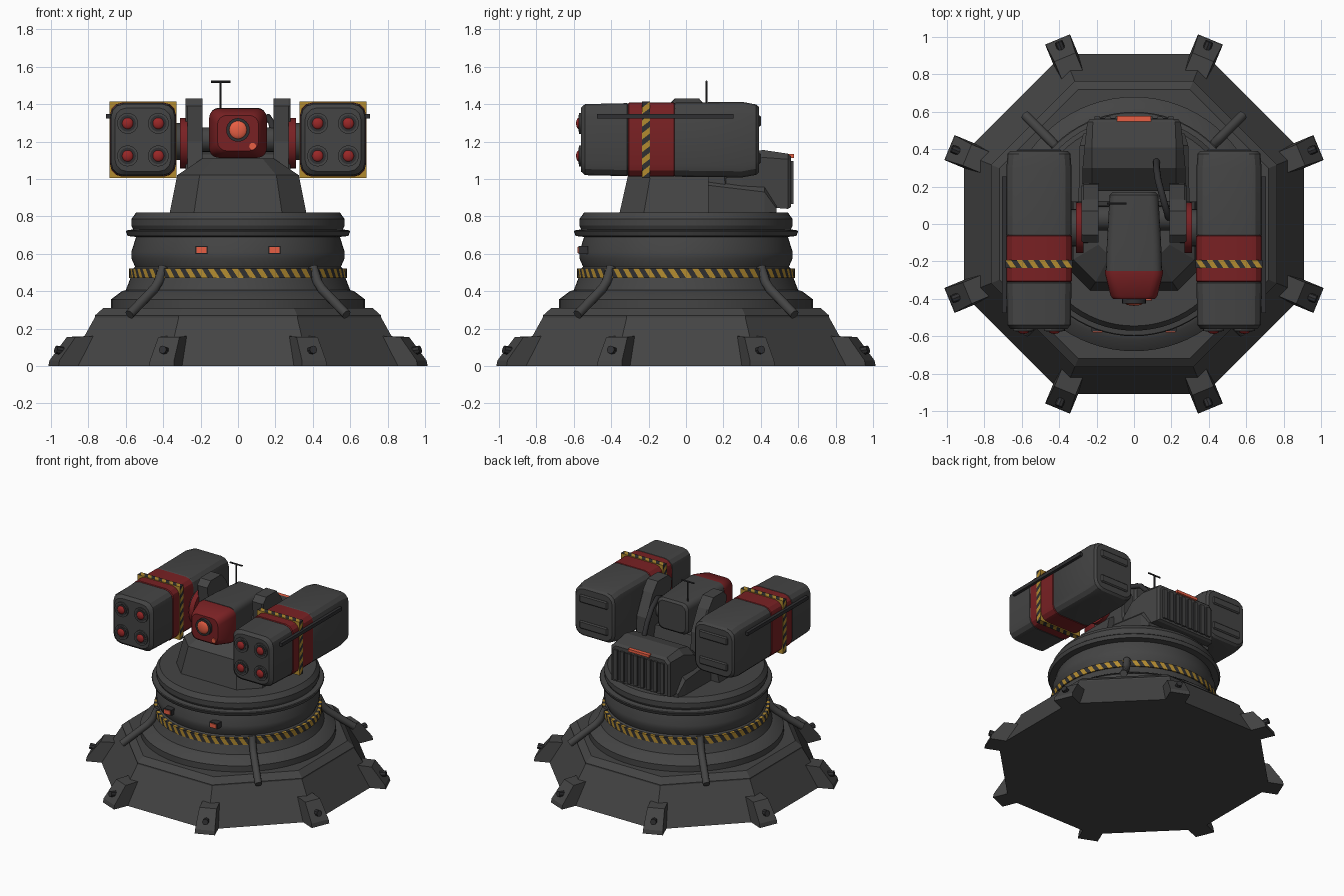
import bpy, bmesh, math
from mathutils import Vector, Matrix

if "Cube" in bpy.data.objects:
    bpy.data.objects.remove(bpy.data.objects["Cube"])

def mat(name, c):
    m = bpy.data.materials.new(name)
    m.diffuse_color = (*c, 1)
    m.use_nodes = True
    m.node_tree.nodes["Principled BSDF"].inputs["Base Color"].default_value = m.diffuse_color
    return m

GREY = mat("gunmetal grey", (0.058, 0.058, 0.058))
DARK = mat("dark metal", (0.03, 0.03, 0.032))
RED = mat("deep red", (0.19, 0.015, 0.017))
YEL = mat("hazard yellow", (0.45, 0.26, 0.03))
ORG = mat("glowing orange", (0.85, 0.12, 0.06))
BRED = mat("warhead red", (0.32, 0.02, 0.02))

def finish(name, bm, mats, smooth=None):
    bmesh.ops.recalc_face_normals(bm, faces=bm.faces[:])
    me = bpy.data.meshes.new(name)
    bm.to_mesh(me)
    bm.free()
    ob = bpy.data.objects.new(name, me)
    bpy.context.collection.objects.link(ob)
    for m in (mats if isinstance(mats, list) else [mats]):
        me.materials.append(m)
    if smooth:
        bpy.ops.object.select_all(action='DESELECT')
        ob.select_set(True)
        bpy.context.view_layer.objects.active = ob
        bpy.ops.object.shade_smooth_by_angle(angle=math.radians(smooth))
    return ob

def loft(name, rings, m, smooth=None):
    bm = bmesh.new()
    vs = [[bm.verts.new(p) for p in r] for r in rings]
    n = len(vs[0])
    for a, b in zip(vs, vs[1:]):
        for i in range(n):
            bm.faces.new((a[i], a[(i + 1) % n], b[(i + 1) % n], b[i]))
    bm.faces.new(vs[0])
    bm.faces.new(vs[-1])
    return finish(name, bm, m, smooth)

def lathe(name, prof, n, m, start=0.0, smooth=None):
    return loft(name, [[(r * math.cos(start + math.tau * i / n), r * math.sin(start + math.tau * i / n), z)
                        for i in range(n)] for r, z in prof], m, smooth)

def box(name, c, s, m, bevel=0, rot=None):
    bm = bmesh.new()
    bmesh.ops.create_cube(bm, size=1)
    bmesh.ops.scale(bm, vec=s, verts=bm.verts)
    if bevel:
        bmesh.ops.bevel(bm, geom=bm.edges[:], offset=bevel, segments=1, affect='EDGES')
    if rot:
        bmesh.ops.transform(bm, matrix=rot, verts=bm.verts)
    bmesh.ops.translate(bm, vec=c, verts=bm.verts)
    return finish(name, bm, m)

def rod(name, a, b, r, m, n=16, r2=None):
    a, b = Vector(a), Vector(b)
    bm = bmesh.new()
    bmesh.ops.create_cone(bm, cap_ends=True, segments=n, radius1=r, radius2=r if r2 is None else r2, depth=(b - a).length)
    M = Matrix.Translation((a + b) / 2) @ (b - a).to_track_quat('Z', 'Y').to_matrix().to_4x4()
    bmesh.ops.transform(bm, matrix=M, verts=bm.verts)
    return finish(name, bm, m, 40)

def dome(name, c, r, m, sy=1):
    bm = bmesh.new()
    bmesh.ops.create_uvsphere(bm, u_segments=16, v_segments=10, radius=r)
    bmesh.ops.scale(bm, vec=(1, sy, 1), verts=bm.verts)
    bmesh.ops.translate(bm, vec=c, verts=bm.verts)
    return finish(name, bm, m, 60)

def pipe(name, pts, r, m):
    cu = bpy.data.curves.new(name, 'CURVE')
    cu.dimensions, cu.bevel_depth, cu.use_fill_caps, cu.bevel_resolution = '3D', r, True, 3
    sp = cu.splines.new('POLY')
    sp.points.add(len(pts) - 1)
    for p, q in zip(sp.points, pts):
        p.co = (*q, 1)
    ob = bpy.data.objects.new(name, cu)
    bpy.context.collection.objects.link(ob)
    cu.materials.append(m)

def rrect(cx, cz, hx, hz, r, y, k=4):
    # rounded rectangle section facing along y
    out = []
    for q, (sx, sz) in enumerate([(1, 1), (-1, 1), (-1, -1), (1, -1)]):
        for i in range(k + 1):
            t = math.pi / 2 * (q + i / k)
            out.append((cx + sx * (hx - r) + r * math.cos(t), y, cz + sz * (hz - r) + r * math.sin(t)))
    return out

# octagonal base and round turntable
K = 1 / math.cos(math.pi / 8)
lathe("octagonal_base", [(0.91 * K, 0), (0.765 * K, 0.26), (0.765 * K, 0.27), (0.72 * K, 0.31)], 8, GREY, math.pi / 8)
lathe("turntable", [(0.68, 0.30), (0.68, 0.355), (0.62, 0.40), (0.60, 0.405), (0.575, 0.47), (0.56, 0.52), (0.55, 0.53),
                    (0.57, 0.575), (0.57, 0.61), (0.545, 0.69), (0.59, 0.695), (0.60, 0.72), (0.595, 0.725), (0.56, 0.73),
                    (0.57, 0.75), (0.57, 0.785), (0.545, 0.82)], 72, GREY, smooth=25)

# slanted hazard stripes round the collar
bm = bmesh.new()
N = 112
ring = lambda r, z, o: [bm.verts.new((r * math.cos(math.tau * (i + o) / N), r * math.sin(math.tau * (i + o) / N), z)) for i in range(N)]
rs = [ring(0.55, 0.47, 0), ring(0.583, 0.47, 0), ring(0.583, 0.52, -1), ring(0.55, 0.52, -1)]
for a, b in zip(rs, rs[1:]):
    for i in range(N):
        f = bm.faces.new((a[i], a[(i + 1) % N], b[(i + 1) % N], b[i]))
        f.material_index = i % 2
finish("hazard_collar", bm, [YEL, DARK])

# corner feet with bolts
for k in range(8):
    t = math.pi / 8 + k * math.pi / 4
    u, v = Vector((math.cos(t), math.sin(t), 0)), Vector((-math.sin(t), math.cos(t), 0))
    prof = [(0.84, 0), (1.068, 0), (1.062, 0.03), (0.965, 0.155), (0.84, 0.16)]
    loft("corner_foot", [[u * r + v * (s * (0.072 - 0.07 * z)) + Vector((0, 0, z)) for r, z in prof] for s in (-1, 1)], GREY)
    p, n = u * 1.015 + Vector((0, 0, 0.08)), (u * 0.8 + Vector((0, 0, 0.15))).normalized()
    rod("foot_bolt", p - n * 0.02, p + n * 0.04, 0.022, DARK, 8)

# diagonal struts and front marker lights
for sx in (-1, 1):
    for sy in (-1, 1):
        pipe("collar_strut", [(sx * a, sy * a, z) for a, z in ((0.58, 0.275), (0.45, 0.41), (0.425, 0.45), (0.40, 0.53))], 0.026, GREY)
    box("light_housing", (sx * 0.195, -0.55, 0.62), (0.065, 0.05, 0.042), DARK)
    box("marker_light", (sx * 0.195, -0.577, 0.62), (0.052, 0.008, 0.03), ORG)

# pedestal: chamfered front block
def ped(h, yf, yb, c, z):
    return [(h, yb, z), (h, yf + c, z), (h - c, yf, z), (c - h, yf, z), (-h, yf + c, z), (-h, yb, z)]
loft("pedestal", [ped(0.365, -0.355, 0.12, 0.13, 0.82), ped(0.325, -0.31, 0.12, 0.12, 1.02), ped(0.19, -0.17, 0.10, 0.06, 1.11)], GREY)

# rear power housing with grille
def sec(y, h, z0, z1, c):
    return [(h, y, z0), (h, y, z1 - c), (h - c, y, z1), (c - h, y, z1), (-h, y, z1 - c), (-h, y, z0)]
loft("rear_base_block", [sec(0.0, 0.30, 0.82, 1.03, 0.05), sec(0.42, 0.29, 0.82, 0.98, 0.05), sec(0.485, 0.27, 0.82, 0.86, 0.02)], GREY)
loft("rear_housing", [sec(0.18, 0.275, 0.86, 1.02, 0.05), sec(0.30, 0.275, 0.86, 1.13, 0.05), sec(0.41, 0.265, 0.85, 1.155, 0.04),
                      sec(0.545, 0.25, 0.84, 1.135, 0.03), sec(0.562, 0.235, 0.85, 1.12, 0.03)], GREY)
box("grille_panel", (0, 0.562, 0.98), (0.42, 0.008, 0.22), DARK)
for i in range(8):
    box("grille_slat", (-0.196 + i * 0.056, 0.566, 0.98), (0.03, 0.02, 0.23), GREY)
box("rear_light", (0, 0.562, 1.122), (0.18, 0.03, 0.02), ORG)

# central sensor head
HZ = 1.25
loft("head_body", [rrect(0, HZ, hx, hz, 0.045, y) for y, hx, hz in
     ((0.17, 0.115, 0.105), (0.155, 0.13, 0.12), (-0.10, 0.145, 0.13), (-0.25, 0.15, 0.13))], GREY, 35)
loft("head_nose", [rrect(0, HZ - 0.005, hx, hz, 0.05, y) for y, hx, hz in
     ((-0.245, 0.154, 0.132), (-0.27, 0.154, 0.132), (-0.385, 0.125, 0.11), (-0.402, 0.11, 0.095))], RED, 35)
rod("lens_ring", (0, -0.39, 1.262), (0, -0.425, 1.262), 0.063, DARK, 24)
dome("main_lens", (0, -0.42, 1.262), 0.05, ORG, 0.35)
rod("small_lens", (0.078, -0.38, 1.175), (0.078, -0.41, 1.175), 0.018, ORG)
rod("antenna_mast", (-0.093, 0.11, 1.36), (-0.093, 0.11, 1.52), 0.006, DARK, 8)
rod("antenna_bar", (-0.145, 0.11, 1.52), (-0.04, 0.11, 1.52), 0.006, DARK, 8)
pipe("power_cable", [(0.12, 0.34, 1.12), (0.12, 0.30, 1.22), (0.13, 0.23, 1.30), (0.16, 0.12, 1.33), (0.18, 0.05, 1.30), (0.19, 0.02, 1.24)], 0.018, DARK)

for s in (-1, 1):
    # yoke arm, trunnion and hub
    arm = [(-0.12, 0.95), (0.22, 0.95), (0.21, 1.20), (0.13, 1.36), (0.07, 1.43), (-0.06, 1.43), (-0.10, 1.39), (-0.08, 1.2)]
    loft("yoke_arm", [[(s * x, 0.03 + (y - 0.03) * k, z) for y, z in arm] for x, k in ((0.19, 1), (0.27, 1), (0.28, 0.94))], GREY)
    rod("trunnion", (s * 0.11, 0.03, 1.21), (s * 0.2, 0.03, 1.21), 0.065, GREY, 24)
    rod("red_hub", (s * 0.27, -0.02, 1.19), (s * 0.31, -0.02, 1.19), 0.135, RED, 24)
    rod("pod_mount", (s * 0.30, -0.02, 1.2), (s * 0.36, -0.02, 1.2), 0.10, GREY, 24)

    # missile pod: front, red middle, rear
    cx, cz = s * 0.508, 1.21
    pod = lambda name, rows, m: loft(name, [rrect(cx, cz, hx, hz, 0.065, y, 3) for y, hx, hz in rows], m, 25)
    pod("pod_front", ((-0.562, 0.15, 0.17), (-0.54, 0.17, 0.19), (-0.315, 0.174, 0.195), (-0.30, 0.165, 0.185)), GREY)
    pod("pod_red_band", ((-0.31, 0.171, 0.193), (-0.305, 0.176, 0.198), (-0.065, 0.176, 0.198), (-0.06, 0.171, 0.193)), RED)
    pod("pod_rear", ((-0.07, 0.168, 0.19), (-0.055, 0.174, 0.198), (0.30, 0.174, 0.202), (0.375, 0.168, 0.188), (0.39, 0.155, 0.175)), GREY)
    box("pod_rail", (s * 0.694, -0.11, 1.335), (0.022, 0.73, 0.026), DARK)
    for y in (-0.42, 0.2):
        box("rail_bracket", (s * 0.68, y, 1.335), (0.03, 0.04, 0.02), DARK)
    for dz in (-0.1, 0.1):
        box("rear_plate", (cx, 0.39, cz + dz), (0.24, 0.022, 0.06), GREY, 0.008)

    # launch tubes with warheads
    for dx in (-0.082, 0.082):
        for dz in (-0.087, 0.087):
            x, z = cx + dx, cz + dz
            rod("tube_rim", (x, -0.55, z), (x, -0.572, z), 0.056, GREY, 24)
            rod("tube_bore", (x, -0.56, z), (x, -0.575, z), 0.044, DARK, 24)
            dome("warhead", (x, -0.572, z), 0.031, BRED, 0.5)

    # square hazard frame, striped along each outer face
    bm = bmesh.new()
    hx, hz, y0, y1, n = 0.18, 0.204, -0.236, -0.192, 12
    cs = [(hx, -hz), (hx, hz), (-hx, hz), (-hx, -hz)]
    for q in range(4):
        a, b = Vector(cs[q]), Vector(cs[(q + 1) % 4])
        def P(t, y):
            p = a.lerp(b, min(max(t, 0), 1))
            return bm.verts.new((cx + p.x, y, cz + p.y))
        for i in range(-1, n):
            f = bm.faces.new((P(i / n, y0), P((i + 1) / n, y0), P((i + 2) / n, y1), P((i + 1) / n, y1)))
            f.material_index = i % 2
    bmesh.ops.remove_doubles(bm, verts=bm.verts, dist=1e-5)
    bmesh.ops.dissolve_degenerate(bm, edges=bm.edges, dist=1e-5)
    for y in (y0, y1):
        bm.faces.new([bm.verts.new((cx + x, y, cz + z)) for x, z in cs])
    bmesh.ops.remove_doubles(bm, verts=bm.verts, dist=1e-5)
    finish("hazard_frame", bm, [YEL, DARK])
